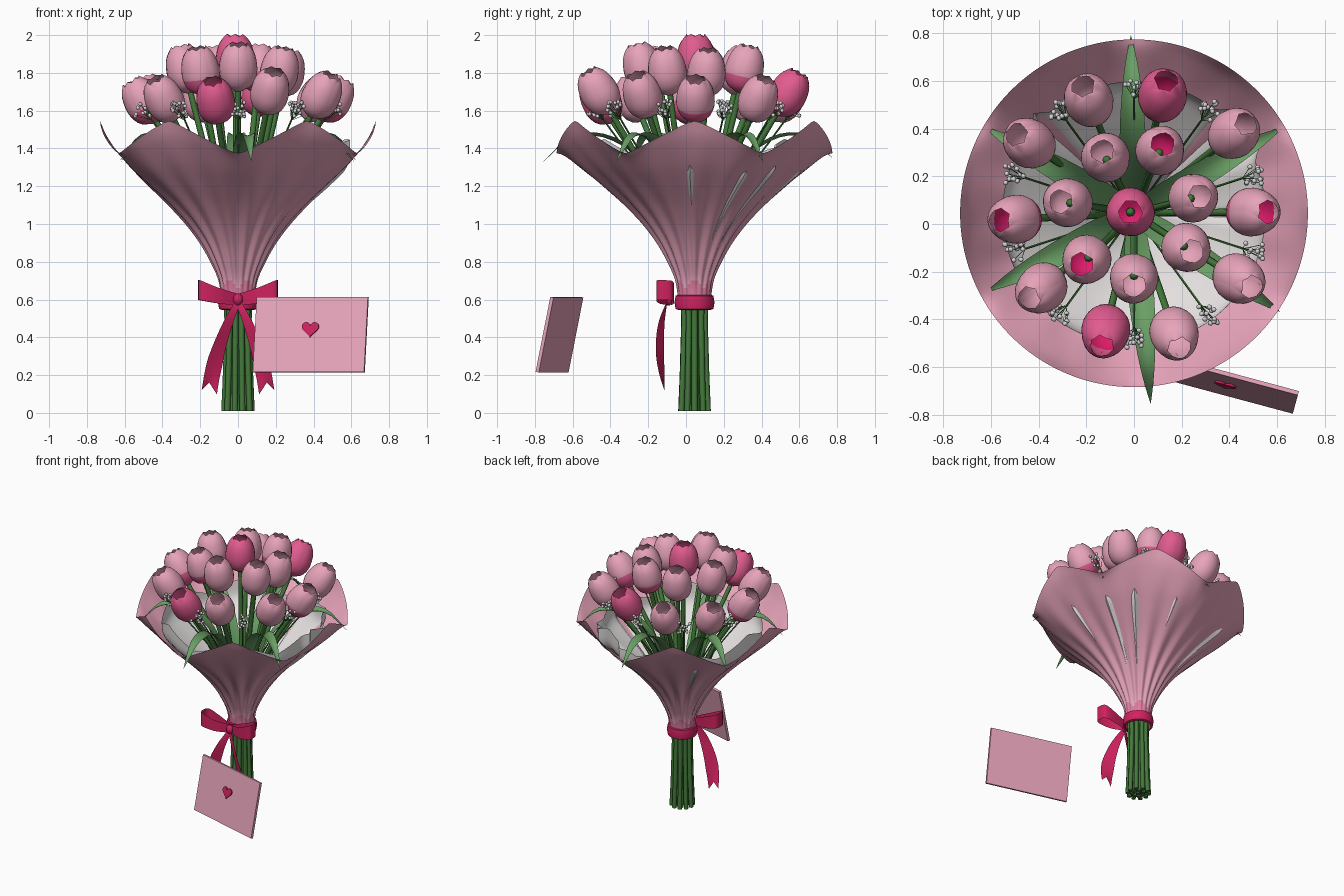
import bpy, bmesh, math, random
from math import sin, cos, pi, radians
from mathutils import Vector, Matrix

if "Cube" in bpy.data.objects:
    bpy.data.objects.remove(bpy.data.objects["Cube"])

random.seed(4)
AXIS = Vector((0, 0.045, 0))  # centre line of the bouquet


def material(name, hexcode):
    lin = []
    for i in (0, 2, 4):
        c = int(hexcode[i:i + 2], 16) / 255
        lin.append(c / 12.92 if c < 0.04 else ((c + 0.055) / 1.055) ** 2.4)
    m = bpy.data.materials.new(name)
    m.diffuse_color = (*lin, 1)
    m.use_nodes = True
    m.node_tree.nodes["Principled BSDF"].inputs["Base Color"].default_value = m.diffuse_color
    return m


PAPER = material("paper pink", "E6A3BA")
COLLAR = material("collar pink", "DC7D9F")
LIGHT = material("light petal pink", "E8A4BA")
MID = material("rose petal pink", "E25C90")
HOT = material("hot petal pink", "E21C6C")
RIBBON = material("ribbon magenta", "D0225F")
STEM = material("stem green", "447A3B")
LEAF = material("leaf green", "6A9F65")
LINER = material("tissue white", "F1EDEC")
BUD = material("bud white", "D6D4D6")


def spline(pts, t):
    """Point on a smooth curve through pts, t from 0 to 1."""
    pts = [Vector(p) for p in pts]
    n = len(pts) - 1
    i = min(int(t * n), n - 1)
    f = t * n - i
    b, c = pts[i], pts[i + 1]
    a = pts[i - 1] if i else b * 2 - c
    d = pts[i + 2] if i + 2 <= n else c * 2 - b
    return 0.5 * (2 * b + (c - a) * f + (2 * a - 5 * b + 4 * c - d) * f * f
                  + (3 * b - a - 3 * c + d) * f ** 3)


class Part:
    """Collects parametric patches into one mesh object."""

    def __init__(self):
        self.verts, self.faces, self.mats = [], [], []

    def grid(self, fn, nu, nv, mat=0):
        """mat is an index, or a rule giving an index from the row height v."""
        o = len(self.verts)
        for j in range(nv + 1):
            for i in range(nu + 1):
                self.verts.append(Vector(fn(i / nu, j / nv)))
        for j in range(nv):
            for i in range(nu):
                k = o + j * (nu + 1) + i
                self.faces.append((k, k + 1, k + nu + 2, k + nu + 1))
                self.mats.append(mat((j + .5) / nv) if callable(mat) else mat)

    def tube(self, pts, r, sides=8, steps=12, mat=0):
        ts = [0] + [i / steps for i in range(steps + 1)] + [1]

        def fn(u, v):
            j = round(v * (steps + 2))
            t = ts[j]
            p = spline(pts, t)
            d = spline(pts, min(t + .01, 1)) - spline(pts, max(t - .01, 0))
            rr = 0 if j in (0, steps + 2) else r
            ring = Vector((rr * cos(2 * pi * u), rr * sin(2 * pi * u), 0))
            return p + Vector((0, 0, 1)).rotation_difference(d) @ ring
        self.grid(fn, sides, steps + 2, mat)

    def ball(self, c, r, nu=8, nv=5, mat=0, stretch=1):
        self.grid(lambda u, v: Vector(c) + Vector((
            r * sin(pi * v) * cos(2 * pi * u), r * sin(pi * v) * sin(2 * pi * u),
            -r * stretch * cos(pi * v))), nu, nv, mat)

    def finish(self, name, mats, angle=50):
        me = bpy.data.meshes.new(name)
        me.from_pydata(self.verts, [], self.faces)
        for m in mats:
            me.materials.append(m)
        me.polygons.foreach_set("material_index", self.mats)
        bm = bmesh.new()
        bm.from_mesh(me)
        bmesh.ops.remove_doubles(bm, verts=bm.verts, dist=1e-5)
        bm.to_mesh(me)
        bm.free()
        me.shade_smooth()
        me.set_sharp_from_angle(angle=radians(angle))
        ob = bpy.data.objects.new(name, me)
        bpy.context.collection.objects.link(ob)
        return ob


def points(a):
    """Six straight-sided points around the rim, +1 at peaks and -1 at dips."""
    return math.asin(0.985 * cos(6 * a)) / math.asin(0.985)


# Paper wrap: flared, softly pleated cone with a six-pointed rim
WRAP = [(.085, .58), (.1, .7), (.14, .8), (.195, .9), (.27, 1.0),
        (.365, 1.1), (.475, 1.2), (.585, 1.3), (.68, 1.4), (.73, 1.46)]


def wrap_point(u, v):
    a = 2 * pi * u
    r, z = spline([(*p, 0) for p in WRAP], v)[:2]
    r += 0.011 * sin(pi * v) * cos(18 * a)
    return AXIS + Vector((r * cos(a), r * sin(a), z + 0.085 * points(a) * v ** 5))


wrap = Part()
wrap.grid(wrap_point, 144, 54)
for i, f in enumerate(wrap.faces):
    c = sum((wrap.verts[k] for k in f), Vector()) / 4 - AXIS
    wrap.mats[i] = int(c.z < 0.655 + 0.045 * abs(cos(3 * math.atan2(c.y, c.x))))
wrap.finish("paper_wrap", [PAPER, COLLAR])

# Tissue liner just inside the wrap, showing through it in a few narrow wedges
WEDGES = [radians(w) for w in (-2, 28, 47, 78, 135)]


def liner_point(u, v):
    a = 2 * pi * u
    r, z = spline([(*p, 0) for p in WRAP[1:7] + [(.56, 1.29), (.575, 1.4)]], v)[:2]
    bump = max(math.exp(-(math.remainder(a - w, 2 * pi) / .05) ** 2) for w in WEDGES)
    r += -0.022 + 0.043 * bump * min(1, v * 1.2)
    return AXIS + Vector((r * cos(a), r * sin(a), z + 0.05 * points(a) * v ** 6))


liner = Part()
liner.grid(liner_point, 144, 28)
liner.finish("tissue_liner", [LINER])

# Tulips: x, y, z of each cup centre, and its colouring
TULIPS = [(-.015, .05, 1.875, "M"),
          (.11, .31, 1.82, "T"), (.25, .11, 1.80, "L"), (.22, -.10, 1.81, "L"),
          (0, -.23, 1.83, "L"), (-.2, -.15, 1.81, "T"), (-.28, .09, 1.82, "L"),
          (-.12, .28, 1.81, "L"),
          (.42, .38, 1.66, "L"), (.5, .05, 1.66, "T"), (.44, -.23, 1.68, "L"),
          (.17, -.46, 1.70, "L"), (-.12, -.45, 1.65, "M"), (-.39, -.27, 1.66, "L"),
          (-.5, .02, 1.65, "T"), (-.44, .34, 1.66, "L"), (-.19, .52, 1.66, "L"),
          (.12, .54, 1.69, "M")]
CUP = [(.02, 0, 0), (.076, .033, 0), (.101, .09, 0), (.101, .15, 0), (.085, .21, 0), (.05, .258, 0)]
# material index by height, for the outer and inner petals of each colouring
RULES = {"L": (0, 0), "M": (1, lambda v: 2 if v < .5 else 1),
         "T": (lambda v: 1 if v < .45 else 0, lambda v: 2 if v < .6 else 0)}


def petal(part, mtx, a0, scale, mat):
    def fn(u, v):
        s = 2 * u - 1
        r, z = spline(CUP, v)[:2]
        r *= scale * (1 - 0.05 * s * s)
        a = a0 + s * radians(78) * math.sqrt(1 - v ** 5)
        return mtx @ Vector((r * cos(a), r * sin(a), z))
    part.grid(fn, 10, 12, mat)


stems = Part()
up = Vector((0, 0, 1))
for i, (x, y, z, kind) in enumerate(TULIPS):
    out = Vector((x, y, 0)) - AXIS
    tilt = 0 if i == 0 else radians(13 if i < 8 else 31)
    d = (out.normalized() * sin(tilt) + up * cos(tilt)) if i else up
    base = Vector((x, y, z)) - d * 0.128
    mtx = (Matrix.Translation(base) @ d.to_track_quat('Z', 'Y').to_matrix().to_4x4()
           @ Matrix.Rotation(random.uniform(0, 2), 4, 'Z'))
    tulip = Part()
    for k in range(3):
        petal(tulip, mtx, k * 2 * pi / 3, 1.0, RULES[kind][0])
        petal(tulip, mtx, k * 2 * pi / 3 + pi / 3, 0.94, RULES[kind][1])
    tulip.ball(mtx @ Vector((0, 0, .07)), .02, mat=3, stretch=2.2)
    tulip.finish("tulip_%02d" % (i + 1), [LIGHT, MID, HOT, STEM])
    # stem: gathered at the bottom, flaring to the cup
    foot = AXIS + (out.normalized() * (0.04 if i < 8 else 0.073) if i else Vector())
    waist = AXIS + (foot - AXIS) * 0.85
    mid = waist.lerp(base, .45)
    mid.z = 1.22
    stems.tube([foot + up * .01, waist + up * .3, waist + up * .6,
                waist + out * .12 + up * .9, mid, base + d * .01], 0.0155, steps=18)
stems.finish("tulip_stems", [STEM])

# Long leaves arching over the rim dips, ending in needle tips
leaves = Part()
SPINE = [(.03, .62, 0), (.09, .95, 0), (.22, 1.27, 0), (.42, 1.44, 0), (.62, 1.46, 0), (.78, 1.33, 0)]
for angle, reach in ((30, .93), (91, .96), (150, .93), (208, .9), (275, 1.03), (-34, .95)):
    a = radians(angle)
    radial, side = Vector((cos(a), sin(a), 0)), Vector((-sin(a), cos(a), 0))

    def leaf(u, v):
        s = 2 * u - 1
        r, z = spline(SPINE, v)[:2]
        w = 0.056 * sin(pi * (.12 + .88 * v)) ** 0.9 if v < 1 else 0
        return AXIS + radial * r * reach + side * s * w + up * (z + .4 * s * s * w)
    leaves.grid(leaf, 4, 20)
leaves.finish("leaves", [LEAF])

# Filler sprays: thin stalks with clusters of tiny buds
sprays = Part()
for k in range(10):
    a = radians(90 + 36 * k)
    d = Vector((cos(a), sin(a), 0))
    tip = AXIS + d * 0.53 + up * 1.61
    fork = tip - d * .05 - up * .06
    sprays.tube([AXIS + d * .05 + up * .65, AXIS + d * .17 + up * 1.1, fork], .005, 5, 8)
    for n in range(14):
        p = tip + Vector([random.uniform(-.04, .04) for _ in range(3)])
        sprays.tube([fork, p], .0015, 3, 1)
        sprays.ball(p, .011, 7, 4, mat=1)
sprays.finish("filler_sprays", [STEM, BUD])

# Ribbon band around the waist
band = Part()
RING = [(.085, .545), (.1, .55), (.106, .585), (.1, .62), (.085, .625)]
band.grid(lambda u, v: AXIS + Vector((RING[round(v * 4)][0] * cos(2 * pi * u),
                                      RING[round(v * 4)][0] * sin(2 * pi * u),
                                      RING[round(v * 4)][1])), 40, 4)
band.finish("ribbon_band", [RIBBON])

# Bow: mirrored loops and notched, slightly twisted tails, plus the knot
bow = Part()
LOOP = [(0, -.085, .6), (.1, -.14, .62), (.195, -.155, .648), (.21, -.115, .65),
        (.19, -.07, .645), (.1, -.065, .62), (0, -.08, .6)]
TAIL = [(0, -.1, .59), (.055, -.13, .47), (.105, -.138, .33), (.135, -.13, .21), (.152, -.115, .11)]
for m in (-1, 1):
    def loop(u, v):
        p = spline(LOOP, v)
        return Vector((m * p.x, p.y, p.z + (u - .5) * (.06 + .045 * min(1, p.x / .2))))

    def tail(u, v):
        s = 2 * u - 1
        p = spline(TAIL, v)
        w = .014 + .026 * min(1, v * 1.6)
        notch = v ** 6 * .05 * (1 - abs(s))
        return Vector((m * (p.x + s * w), p.y - s * .022 * sin(pi * v), p.z + s * w * .3 + notch))
    bow.grid(loop, 4, 30)
    bow.grid(tail, 4, 20)
bow.ball((0, -.095, .6), .027, 12, 8, stretch=1.2)
bow.finish("ribbon_bow", [RIBBON])

# Gift card with a heart plate on its front
place = (Matrix.Translation((.385, -.67, .414)) @ Matrix.Rotation(radians(-15), 4, 'Z')
         @ Matrix.Rotation(radians(-11.5), 4, 'X'))
bpy.ops.mesh.primitive_cube_add(size=1)
card = bpy.context.object
card.name = "gift_card"
card.data.transform(place @ Matrix.Diagonal((.61, .018, .405, 1)))
card.data.materials.append(PAPER)

bm = bmesh.new()
outline = []
for i in range(40):
    t = 2 * pi * i / 40
    outline.append(bm.verts.new((.0029 * 16 * sin(t) ** 3, -.009, .03 + .0029 * (
        13 * cos(t) - 5 * cos(2 * t) - 2 * cos(3 * t) - cos(4 * t)))))
face = bm.faces.new(outline)
ext = bmesh.ops.extrude_face_region(bm, geom=[face])
bmesh.ops.translate(bm, vec=(0, -.009, 0), verts=[g for g in ext["geom"] if isinstance(g, bmesh.types.BMVert)])
bmesh.ops.recalc_face_normals(bm, faces=bm.faces)
bm.transform(place)
me = bpy.data.meshes.new("card_heart")
bm.to_mesh(me)
bm.free()
me.materials.append(RIBBON)
bpy.context.collection.objects.link(bpy.data.objects.new("card_heart", me))
